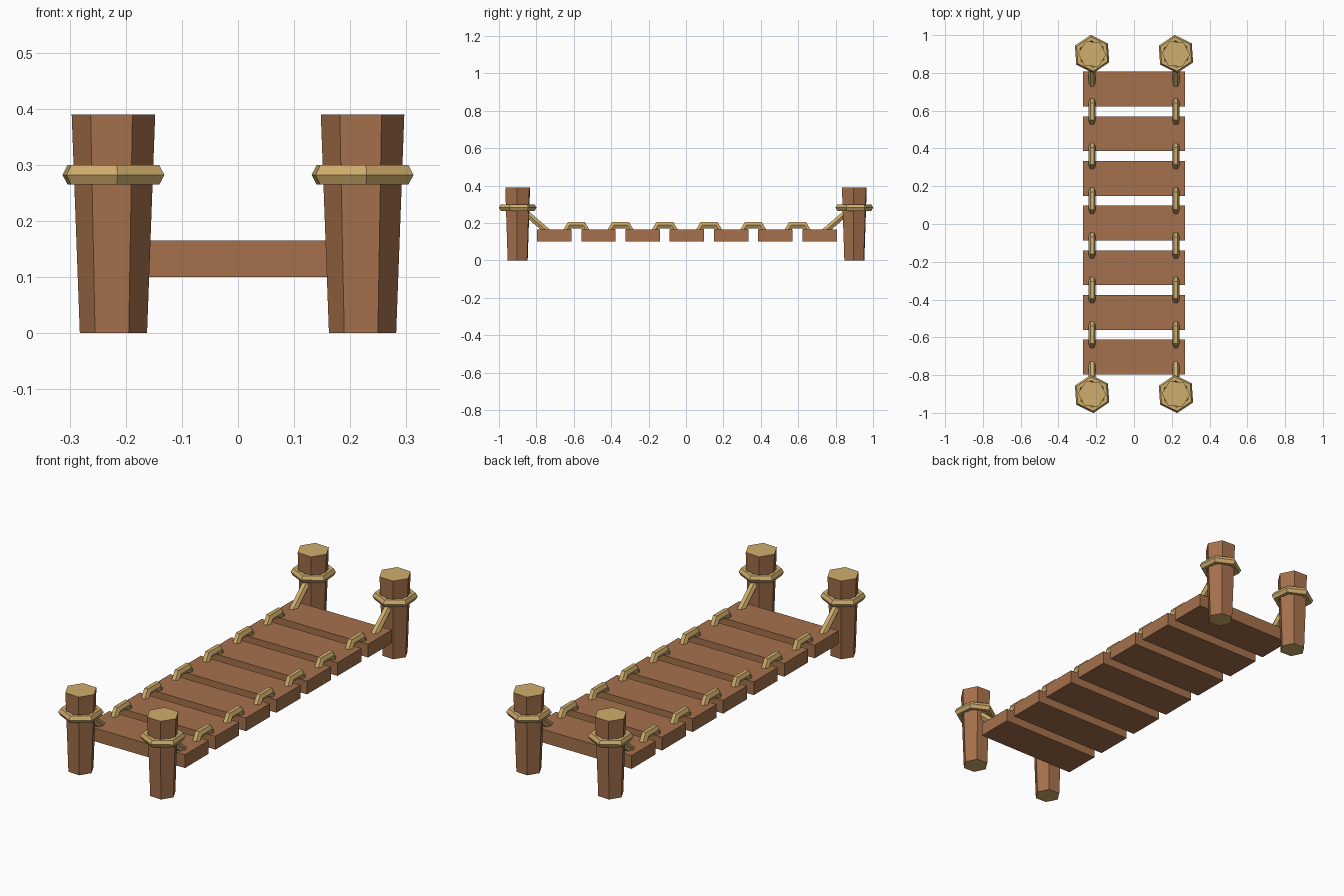
import bpy, bmesh, math
from mathutils import Vector

if "Cube" in bpy.data.objects:
    bpy.data.objects.remove(bpy.data.objects["Cube"])


def material(name, col):
    m = bpy.data.materials.new(name)
    m.diffuse_color = (*col, 1)
    m.use_nodes = True
    m.node_tree.nodes["Principled BSDF"].inputs["Base Color"].default_value = m.diffuse_color
    return m


wood = material("brown wood", (0.38, 0.165, 0.072))
tan = material("tan rope", (0.63, 0.42, 0.15))


def finish(name, bm, mats):
    bmesh.ops.recalc_face_normals(bm, faces=bm.faces)
    me = bpy.data.meshes.new(name)
    bm.to_mesh(me)
    bm.free()
    for m in mats:
        me.materials.append(m)
    ob = bpy.data.objects.new(name, me)
    bpy.context.collection.objects.link(ob)
    return ob


def skin(bm, rings, closed):
    """Join successive rings of verts; loop round or cap the ends."""
    n = len(rings[0])
    for i in range(len(rings) if closed else len(rings) - 1):
        a, b = rings[i], rings[(i + 1) % len(rings)]
        for j in range(n):
            k = (j + 1) % n
            bm.faces.new((a[j], a[k], b[k], b[j]))
    if not closed:
        bm.faces.new(rings[0])
        bm.faces.new(rings[-1])


def post(name, x, y):
    bm = bmesh.new()
    rings = []
    for r, z in ((0.06, 0), (0.0745, 0.39)):
        rings.append([bm.verts.new((x + r * math.cos(a), y + r * math.sin(a), z))
                      for a in (math.radians(60 * i - 3) for i in range(6))])
    skin(bm, rings, False)
    bm.normal_update()
    for f in bm.faces:  # pale cut ends
        f.material_index = 1 if abs(f.normal.z) > 0.8 else 0
    finish(name, bm, (wood, tan))


def rope_ring(name, x, y):
    bm = bmesh.new()
    rings = []
    for i in range(6):
        a = math.radians(60 * i + 34)
        ring = []
        for j in range(6):
            b = math.radians(60 * j)
            r = 0.081 + 0.02 * math.cos(b)
            ring.append(bm.verts.new((x + r * math.cos(a), y + r * math.sin(a),
                                      0.282 + 0.02 * math.sin(b))))
        rings.append(ring)
    skin(bm, rings, True)
    finish(name, bm, (tan,))


def rope(name, x, path, r=0.019):
    """Six-sided tube along (y, z) points in the plane of constant x."""
    pts = [Vector(p) for p in path]
    dirs = [(b - a).normalized() for a, b in zip(pts, pts[1:])]
    bm = bmesh.new()
    rings = []
    for i, p in enumerate(pts):
        d0, d1 = dirs[max(i - 1, 0)], dirs[min(i, len(dirs) - 1)]
        t = (d0 + d1).normalized()
        nrm = Vector((-t.y, t.x)) / t.dot(d1)  # mitred joint
        ring = []
        for j in range(6):
            a = math.radians(60 * j)
            q = p + nrm * r * math.sin(a)
            ring.append(bm.verts.new((x + r * math.cos(a), q.x, q.y)))
        rings.append(ring)
    skin(bm, rings, False)
    finish(name, bm, (tan,))


STEP, PX, PY = 0.2365, 0.222, 0.9

# walking planks
for i in range(7):
    bm = bmesh.new()
    bmesh.ops.create_cube(bm, size=1)
    for v in bm.verts:
        v.co = (v.co.x * 0.54, v.co.y * 0.184 + (i - 3) * STEP + 0.005, v.co.z * 0.065 + 0.1325)
    finish(f"plank_{i + 1}", bm, (wood,))

for sx, side in ((-1, "left"), (1, "right")):
    x = sx * PX
    # posts, their rope collars and the ropes down to the end planks
    for sy, end in ((-1, "front"), (1, "back")):
        post(f"{end}_{side}_post", x, sy * PY)
        rope_ring(f"{end}_{side}_rope_collar", x, sy * PY)
        rope(f"{end}_{side}_end_rope", x,
             [(sy * 0.865, 0.262), (sy * 0.768, 0.178), (sy * 0.735, 0.15)])
    # rope loops bridging the gaps between planks
    for i in range(6):
        c = (i - 2.5) * STEP + 0.005
        rope(f"{side}_rope_loop_{i + 1}", x,
             [(c - 0.062, 0.145), (c - 0.036, 0.188), (c + 0.036, 0.188), (c + 0.062, 0.145)])
